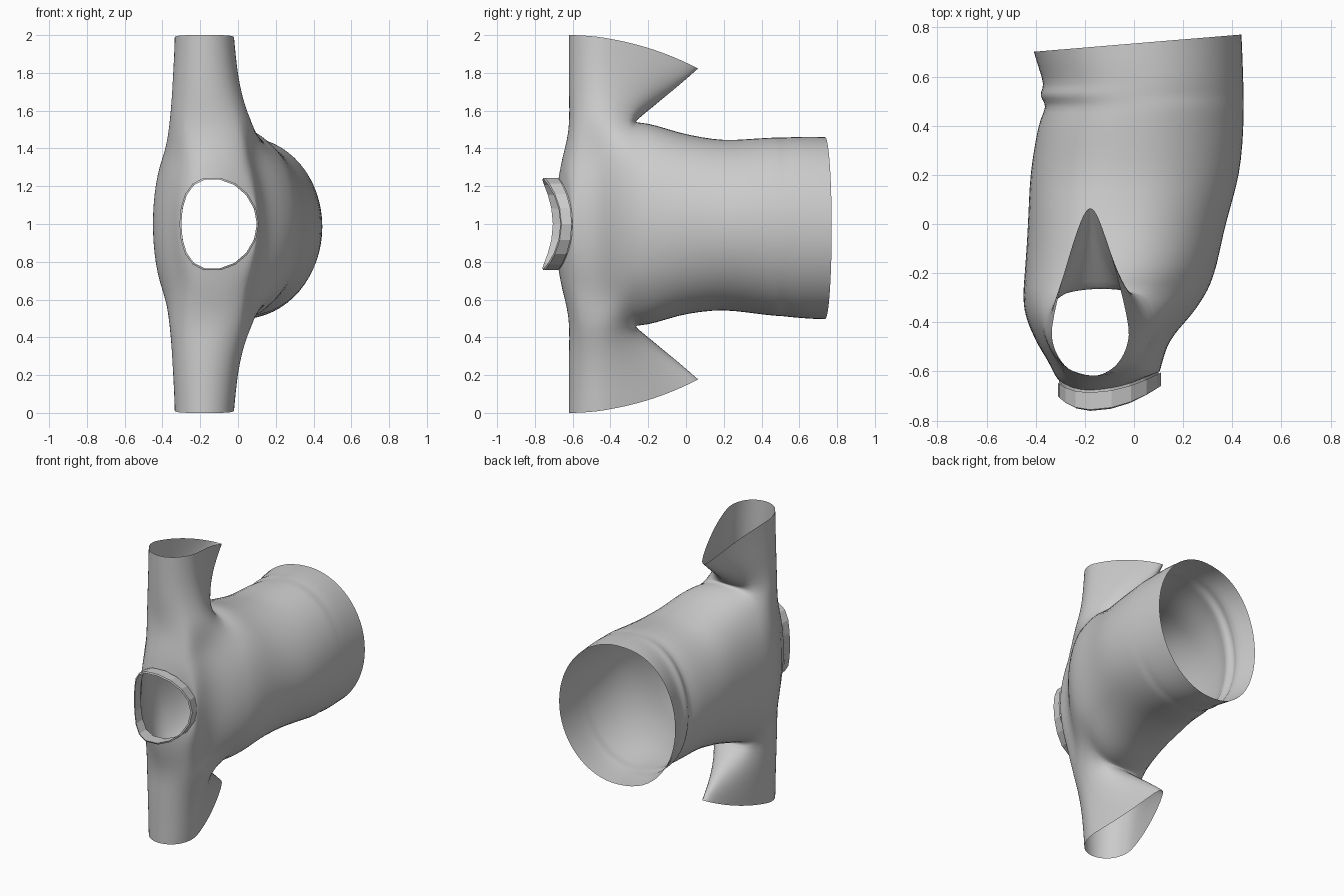
import bpy, bmesh
from math import sin, cos, pi, atan2, sqrt

if "Cube" in bpy.data.objects:
    bpy.data.objects.remove(bpy.data.objects["Cube"])

N = 32  # points around the body tube


def finish(name, bm, subdiv, smooth):
    bmesh.ops.recalc_face_normals(bm, faces=bm.faces)
    me = bpy.data.meshes.new(name)
    bm.to_mesh(me)
    bm.free()
    ob = bpy.data.objects.new(name, me)
    bpy.context.collection.objects.link(ob)
    for p in me.polygons:
        p.use_smooth = smooth
    if subdiv:
        m = ob.modifiers.new("Subdivision", 'SUBSURF')
        m.levels = m.render_levels = subdiv
    return ob


# Body cross-sections from hem to neck: y, left x, right x, half height,
# tilt of the section with x, forward bulge at the shoulder line
ROWS = [
    (.735, -.41, .44, .485, .083, 0),
    (.65, -.39, .445, .485, .04, 0),
    (.57, -.365, .447, .480, .02, 0),
    (.54, -.385, .449, .478, .01, 0),
    (.51, -.38, .449, .475, 0, 0),
    (.48, -.355, .449, .475, 0, 0),
    (.43, -.385, .449, .472, 0, 0),
    (.33, -.405, .445, .462, 0, 0),
    (.20, -.425, .432, .450, 0, 0),
    (.08, -.43, .398, .464, 0, 0),
    (-.04, -.435, .365, .486, 0, 0),
    (-.17, -.444, .34, .53, 0, 0),
    (-.25, -.45, .312, .55, 0, 0),      # armhole starts
    (-.29, -.452, .29, .55, 0, 0),
    (-.33, -.45, .265, .55, 0, 0),
    (-.37, -.443, .235, .55, 0, 0),
    (-.41, -.43, .20, .55, 0, 0),
    (-.45, -.412, .165, .55, 0, 0),
    (-.50, -.388, .135, .54, 0, 0),
    (-.55, -.355, .12, .52, 0, 0),
    (-.59, -.33, .11, .46, .03, -.03),  # armhole ends
    (-.61, -.315, .105, .34, .06, -.04),
    (-.62, -.30, .10, .24, .1, -.05),   # neckline
]
R0, R1, HALF = 12, 20, 4  # armhole rows and half width in points


def section(row, n, grow=0.0):
    y, xl, xr, h, tilt, bulge = row
    c, r = (xl + xr) / 2, (xr - xl) / 2 + grow
    left = .55 if -.56 < y < -.2 else .72 if -.2 <= y < .1 else .85
    right = 1.0
    if bulge:                      # neck opening leans to the left
        left, right = 1.0, .8
    pts = []
    for i in range(n):
        t = 2 * pi * i / n
        u = cos(t)
        if abs(u) > 1e-6:
            u = u ** right if u > 0 else -abs(u) ** left
        x = c + r * u + .9 * max(bulge, -.05) * sin(t) ** 2
        pts.append((x, y + tilt * (x + (.1 if tilt > .083 else 0)) + bulge * sin(t) ** 2,
                    1 - .03 * max(y, 0) + (h + grow) * sin(t)))
    return pts


# Sleeve rings: front z, back drop, centre x, half width, back y, taper
SLEEVE = [
    (1.53, .00, -.14, .230, -.29, .0),
    (1.60, .04, -.155, .205, -.24, .05),
    (1.70, .07, -.165, .187, -.16, .15),
    (1.80, .11, -.172, .175, -.085, .25),
    (1.90, .145, -.175, .166, -.005, .4),
    (2.00, .18, -.178, .16, .07, .55),
]


def sleeve_point(ring, phi, side):
    z, drop, xc, rx, yb, taper = ring
    u, yc, yf = sin(phi), -.43, -.622
    y = yc + u * ((yb - yc) if u > 0 else (yc - yf))
    x = xc + rx * cos(phi) * (1 - taper * max(u, 0))
    z -= drop * ((y - yf) / (yb - yf)) ** 2
    return (x, y, 1 + side * (z - 1))


# Garment body with both sleeves grown from the armholes
bm = bmesh.new()
grid = [[bm.verts.new(p) for p in section(r, N)] for r in ROWS]
for side in (1, -1):
    mid = N // 4 if side == 1 else 3 * N // 4
    lo, hi = mid - HALF, mid + HALF
    # ordered armhole boundary
    loop = [(R0, j) for j in range(lo, hi)] + [(r, hi) for r in range(R0, R1)]
    loop += [(R1, j) for j in range(hi, lo, -1)] + [(r, lo) for r in range(R1, R0, -1)]
    prev = [grid[r][j] for r, j in loop]
    phis = [atan2((R0 + R1) / 2 / 4 - r / 4, cos(2 * pi * j / N) * sqrt(2)) for r, j in loop]
    for ring in SLEEVE:
        cur = [bm.verts.new(sleeve_point(ring, p, side)) for p in phis]
        for k in range(len(loop)):
            m = (k + 1) % len(loop)
            bm.faces.new((prev[k], prev[m], cur[m], cur[k]))
        prev = cur
for r in range(len(ROWS) - 1):
    for j in range(N):
        in_hole = R0 <= r < R1 and any(m - HALF <= j < m + HALF for m in (N // 4, 3 * N // 4))
        if not in_hole:
            k = (j + 1) % N
            bm.faces.new((grid[r][j], grid[r][k], grid[r + 1][k], grid[r + 1][j]))
loose = [v for v in bm.verts if not v.link_faces]
bmesh.ops.delete(bm, geom=loose, context='VERTS')
# relax the shoulder area so the sleeves flow into the body
for _ in range(2):
    area = [v for v in bm.verts if not v.is_boundary and -.66 < v.co.y < -.2
            and .36 < abs(v.co.z - 1) < .66]
    bmesh.ops.smooth_vert(bm, verts=area, factor=.4, use_axis_x=True, use_axis_y=True, use_axis_z=True)
finish("shirt_body", bm, 1, True)

# Faceted neckband, folded over at the rim
bm = bmesh.new()
BAND = [((-.615, -.305, .10, .24, .1, -.05), 0),
        ((-.685, -.30, .10, .238, .1, -.07), .0),
        ((-.68, -.30, .10, .238, .1, -.07), .010),
        ((-.625, -.30, .10, .238, .1, -.055), .010)]
rings = [[bm.verts.new(p) for p in section(r, 18, g)] for r, g in BAND]
for a, b in zip(rings, rings[1:]):
    for j in range(18):
        k = (j + 1) % 18
        bm.faces.new((a[j], a[k], b[k], b[j]))
finish("neckband", bm, 0, False)
